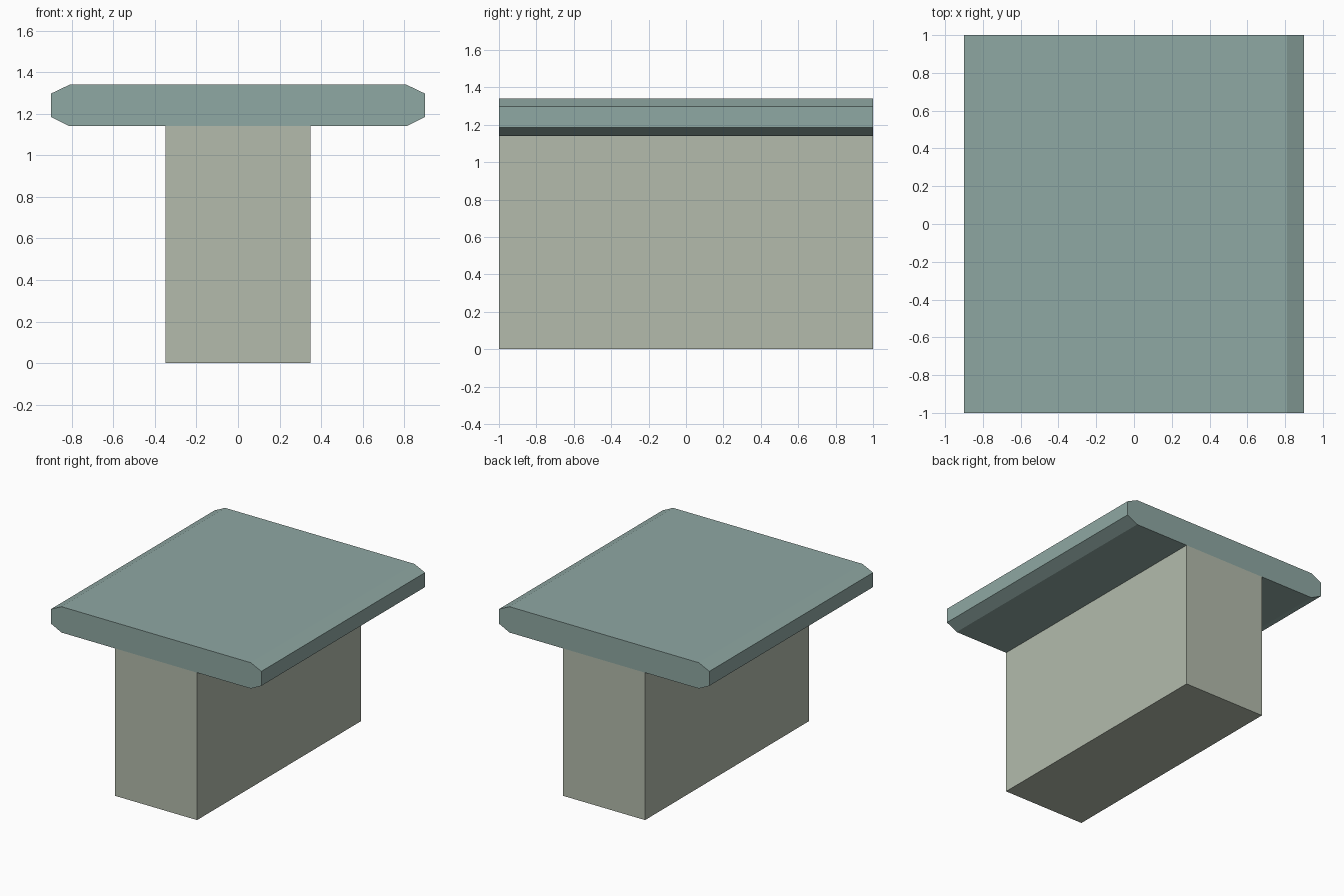
import bpy, bmesh

if "Cube" in bpy.data.objects:
    bpy.data.objects.remove(bpy.data.objects["Cube"])


def material(name, rgb):
    m = bpy.data.materials.new(name)
    m.diffuse_color = (*rgb, 1)
    m.use_nodes = True
    m.node_tree.nodes["Principled BSDF"].inputs["Base Color"].default_value = m.diffuse_color
    return m


def extrude_profile(name, points, y0, y1, mat):
    """Extrude a closed x-z outline along y."""
    bm = bmesh.new()
    face = bm.faces.new([bm.verts.new((x, y0, z)) for x, z in points])
    ext = bmesh.ops.extrude_face_region(bm, geom=[face])
    verts = [v for v in ext["geom"] if isinstance(v, bmesh.types.BMVert)]
    bmesh.ops.translate(bm, verts=verts, vec=(0, y1 - y0, 0))
    bmesh.ops.recalc_face_normals(bm, faces=bm.faces)
    mesh = bpy.data.meshes.new(name)
    bm.to_mesh(mesh)
    bm.free()
    mesh.materials.append(mat)
    obj = bpy.data.objects.new(name, mesh)
    bpy.context.collection.objects.link(obj)
    return obj


stone = material("pale stone", (0.451, 0.497, 0.413))
teal = material("grey teal", (0.275, 0.392, 0.366))

# Wall body
extrude_profile("wall_body", [(-0.35, 0), (0.35, 0), (0.35, 1.14), (-0.35, 1.14)],
                -1, 1, stone)

# Coping slab with chamfered long edges
right = [(0.81, 1.14), (0.9, 1.185), (0.9, 1.297), (0.81, 1.34)]
left = [(-x, z) for x, z in reversed(right)]
extrude_profile("top_slab", right + left, -1, 1, teal)
